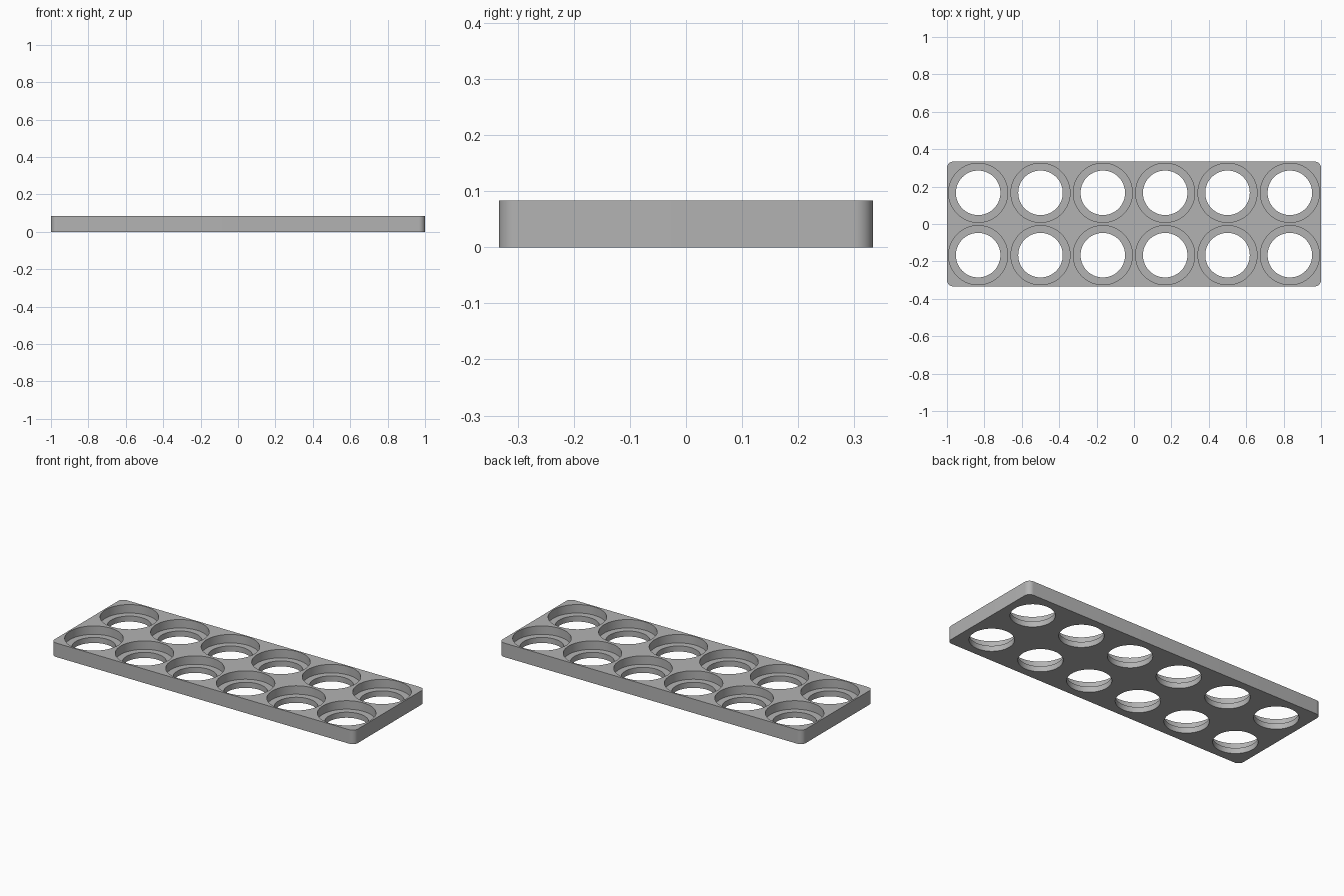
import bpy, bmesh, math
from mathutils import Matrix

if "Cube" in bpy.data.objects:
    bpy.data.objects.remove(bpy.data.objects["Cube"], do_unlink=True)

PITCH = 1 / 3
COLS, ROWS = 6, 2
HEIGHT = PITCH / 4
CORNER = 0.033
SEAT_Z = 0.033
SEAT_R, HOLE_R = 0.158, 0.119
SIDES = 96

grey = bpy.data.materials.new("plain_grey")
grey.use_nodes = True
colour = (0.45, 0.45, 0.45, 1)
grey.diffuse_color = colour
grey.node_tree.nodes["Principled BSDF"].inputs["Base Color"].default_value = colour


def make_object(name, bm):
    mesh = bpy.data.meshes.new(name)
    bmesh.ops.recalc_face_normals(bm, faces=bm.faces)
    bm.to_mesh(mesh)
    bm.free()
    mesh.materials.append(grey)
    obj = bpy.data.objects.new(name, mesh)
    bpy.context.collection.objects.link(obj)
    return obj


# Tray slab with rounded upright corners
bm = bmesh.new()
bmesh.ops.create_cube(bm, size=1)
bmesh.ops.scale(bm, vec=(COLS * PITCH, ROWS * PITCH, HEIGHT), verts=bm.verts)
bmesh.ops.translate(bm, vec=(0, 0, HEIGHT / 2), verts=bm.verts)
uprights = [e for e in bm.edges if abs(e.verts[0].co.z - e.verts[1].co.z) > HEIGHT / 2]
bmesh.ops.bevel(bm, geom=uprights, offset=CORNER, segments=10, profile=0.5, affect='EDGES')
tray = make_object("tray", bm)

# Stepped cutters: a narrow through hole below a wide round seat
bm = bmesh.new()
profile = [(HOLE_R, -0.05), (HOLE_R, SEAT_Z), (SEAT_R, SEAT_Z), (SEAT_R, HEIGHT + 0.05)]
for i in range(COLS):
    for j in range(ROWS):
        centre = ((i - (COLS - 1) / 2) * PITCH, (j - (ROWS - 1) / 2) * PITCH)
        rings = []
        for radius, z in profile:
            ring = bmesh.ops.create_circle(bm, segments=SIDES, radius=radius,
                                           matrix=Matrix.Translation((*centre, z)))
            rings.append(ring["verts"])
        for low, high in zip(rings, rings[1:]):
            for k in range(SIDES):
                n = (k + 1) % SIDES
                bm.faces.new((low[k], low[n], high[n], high[k]))
        bm.faces.new(rings[0])
        bm.faces.new(rings[-1])
cutter = make_object("pocket_cutter", bm)
cutter.hide_render = True

# Cut the pockets and keep only the finished tray
cut = tray.modifiers.new("pockets", 'BOOLEAN')
cut.operation = 'DIFFERENCE'
cut.solver = 'EXACT'
cut.object = cutter
bpy.ops.object.select_all(action='DESELECT')
tray.select_set(True)
bpy.context.view_layer.objects.active = tray
bpy.ops.object.modifier_apply(modifier=cut.name)
bpy.data.objects.remove(cutter, do_unlink=True)
bpy.ops.object.shade_smooth_by_angle(angle=math.radians(30))
